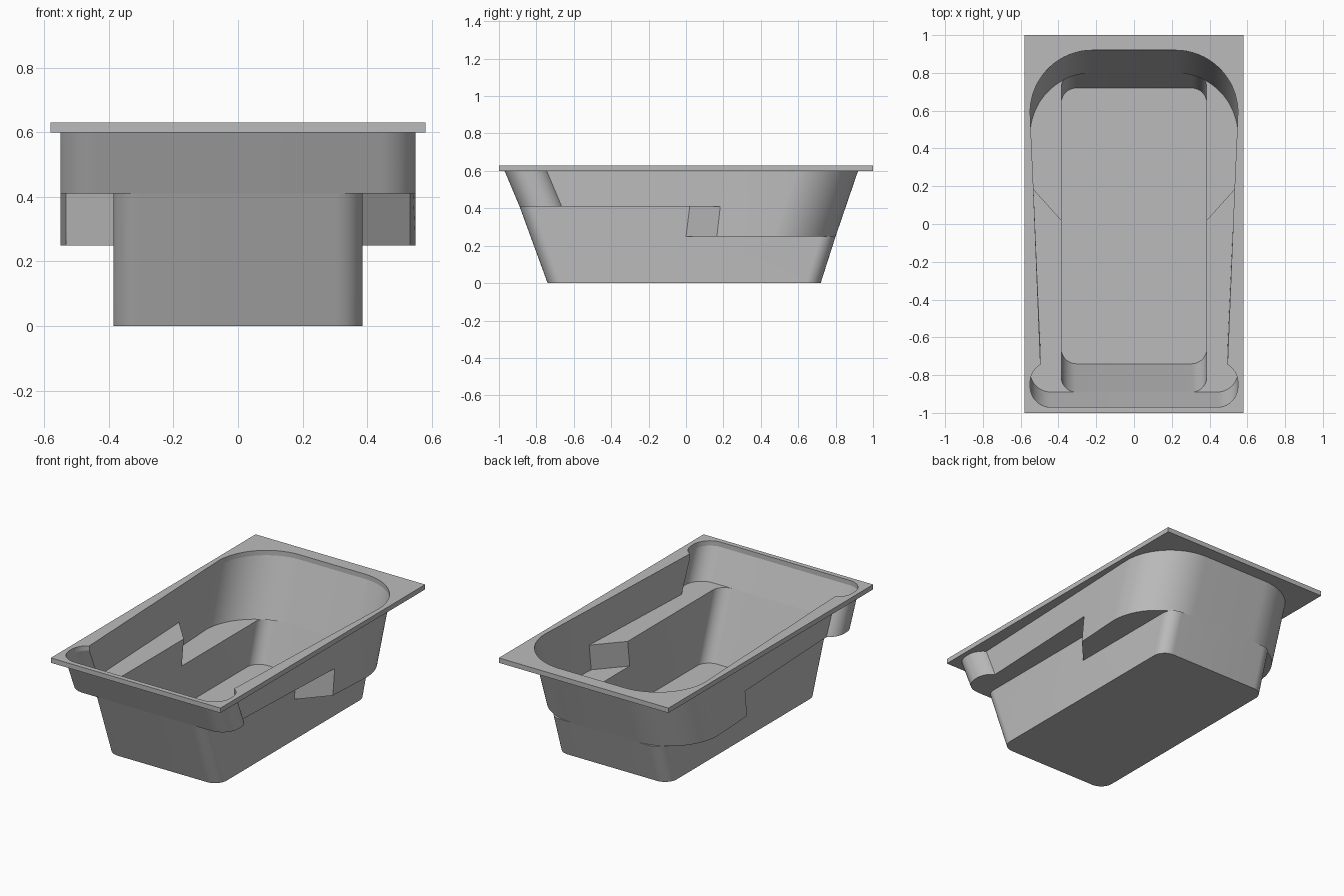
import bpy, bmesh
from math import sin, cos, radians

cube = bpy.data.objects.get("Cube")
if cube:
    bpy.data.objects.remove(cube, do_unlink=True)

mat = bpy.data.materials.new("plain grey")
mat.use_nodes = True
grey = (0.5, 0.5, 0.5, 1)
mat.diffuse_color = grey
mat.node_tree.nodes["Principled BSDF"].inputs["Base Color"].default_value = grey


def arc(cx, cy, r, start, end, n=12):
    angles = [radians(start + (end - start) * i / n) for i in range(n + 1)]
    return [(cx + r * cos(a), cy + r * sin(a)) for a in angles]


def at(points, z):
    return [(x, y, z) for x, y in points]


def strip(lower, upper):
    """Quads joining two matching rows of points."""
    return [[lower[i], lower[i + 1], upper[i + 1], upper[i]]
            for i in range(len(lower) - 1)]


def build(name, half_faces):
    """Mirror the half faces across x, weld them and shade the result."""
    bm = bmesh.new()
    for side in (1, -1):
        for face in half_faces:
            ring = face if side == 1 else face[::-1]
            bm.faces.new([bm.verts.new((side * x, y, z)) for x, y, z in ring])
    bmesh.ops.remove_doubles(bm, verts=bm.verts, dist=0.0005)
    bmesh.ops.recalc_face_normals(bm, faces=bm.faces)
    mesh = bpy.data.meshes.new(name)
    bm.to_mesh(mesh)
    bm.free()
    obj = bpy.data.objects.new(name, mesh)
    bpy.context.collection.objects.link(obj)
    mesh.materials.append(mat)
    bpy.ops.object.select_all(action="DESELECT")
    obj.select_set(True)
    bpy.context.view_layer.objects.active = obj
    bpy.ops.object.shade_smooth_by_angle(angle=radians(30))


# Heights of the seat, arm ledge, rim underside and rim top
SEAT, LEDGE, RIM, TOP = 0.25, 0.41, 0.6, 0.63
WELL, HULL = 0.385, 0.533


# Outlines of half the basin, all running from back to front
def well_back(y):
    return [(0, y + 0.08)] + arc(0.305, y, 0.08, 90, 32, 8) + arc(0.305, y, 0.08, 32, 0, 5)[1:]


def well_front(y):
    return arc(0.305, y, 0.08, 0, -90) + [(0, y - 0.08)]


def hull_back(y, step):
    return ([(0, y + 0.33)] + arc(0.22, y, 0.33, 90, 62.4, 8)
            + arc(0.22, y, 0.33, 62.4, 0, 16)[1:] + [(HULL, step)])


def hull_front(shift, step):
    return ([(HULL, step)] + arc(0.44, -0.84 + shift, 0.11, 60, 0)
            + arc(0.44, -0.86 + shift, 0.11, 0, -90) + [(0, -0.97 + shift)])


floor_back, floor_front = well_back(0.64), well_front(-0.66)
seat_inner, ledge_inner = well_back(0.72), well_front(-0.81)
seat_outer, ledge_outer = hull_back(0.47, 0.165), hull_front(0.08, 0.185)
rim_back, rim_front = hull_back(0.59, 0.205), hull_front(0, 0.205)

# Well: floor, sloping ends and stepped side
well = [at(floor_back + floor_front, 0)]
well += strip(at(floor_back, 0), at(seat_inner, SEAT))
well += strip(at(floor_front, 0), at(ledge_inner, LEDGE))
well.append([(WELL, 0.64, 0), (WELL, 0.72, SEAT), (WELL, 0, SEAT),
             (WELL, 0.02, LEDGE), (WELL, -0.81, LEDGE), (WELL, -0.66, 0)])

# Rear seat shelf, with the sliver where its corner crosses the well corner
well.append(at(seat_outer[9:] + [(WELL, 0)] + seat_inner[:8:-1], SEAT))
well.append(at(seat_outer[1:10] + seat_inner[8:0:-1], SEAT))

# Arm ledge and the slanted step down to the seat shelf
well.append(at(ledge_outer[:-1] + ledge_inner[-2::-1] + [(WELL, 0.02)], LEDGE))
well.append([(WELL, 0.02, LEDGE), (HULL, 0.185, LEDGE),
             (HULL, 0.165, SEAT), (WELL, 0, SEAT)])

# Outer wall up to the rim
well += strip(at(seat_outer, SEAT), at(rim_back, RIM))
well += strip(at(ledge_outer, LEDGE), at(rim_front, RIM))
build("basin_shell", well)

# Flat rectangular rim with the basin opening cut through it
opening = rim_back + rim_front[1:]
border = [(0, 1), (0.58, 1), (0.58, -1), (0, -1)]
rim = [at(border + opening[::-1], z) for z in (RIM, TOP)]
rim += strip(at(border, RIM), at(border, TOP))
rim += strip(at(opening, RIM), at(opening, TOP))
build("rim_plate", rim)
